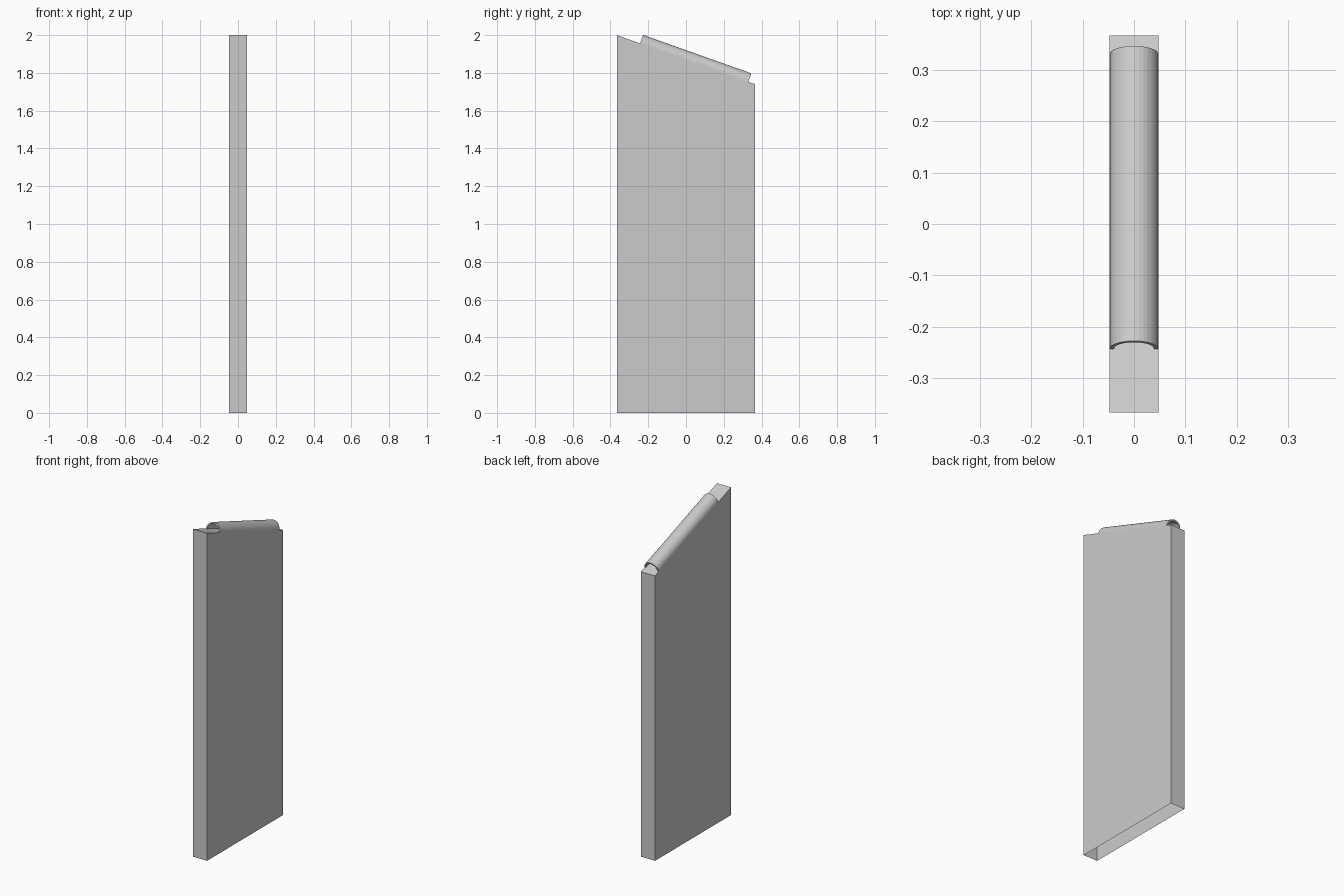
import bpy, bmesh
from math import pi, sin, cos, atan
from mathutils import Vector

if "Cube" in bpy.data.objects:
    bpy.data.objects.remove(bpy.data.objects["Cube"])

W, D = 0.0475, 0.3665          # half thickness and half depth of the wall
SLOPE = 0.355                  # fall of the top per unit of y
ANG = atan(SLOPE)


def top_z(y):
    return 2 - SLOPE * (y + D)


def finish(name, bm):
    bmesh.ops.recalc_face_normals(bm, faces=bm.faces)
    me = bpy.data.meshes.new(name)
    bm.to_mesh(me)
    bm.free()
    ob = bpy.data.objects.new(name, me)
    bpy.context.collection.objects.link(ob)
    return ob


def sweep(bm, profile, direction):
    """Make a face from the profile points and extrude it along a direction."""
    face = bm.faces.new([bm.verts.new(p) for p in profile])
    ext = bmesh.ops.extrude_face_region(bm, geom=[face], use_keep_orig=True)
    verts = [g for g in ext["geom"] if isinstance(g, bmesh.types.BMVert)]
    bmesh.ops.translate(bm, verts=verts, vec=direction)


# Wall panel: sloped top, open underside
bm = bmesh.new()
side = [(-W, -D, 0), (-W, D, 0), (-W, D, top_z(D)), (-W, -D, 2)]
sweep(bm, side, (2 * W, 0, 0))
underside = [f for f in bm.faces if all(abs(v.co.z) < 1e-6 for v in f.verts)]
bmesh.ops.delete(bm, geom=underside, context='FACES_ONLY')
finish("wall_panel", bm)

# Ridge tile: half pipe lying along the slope
SEG, THICK = 16, 0.008
y0, y1 = -0.243, 0.33
start = Vector((0, y0, top_z(y0)))
up = Vector((0, sin(ANG), cos(ANG)))
along = Vector((0, y1 - y0, top_z(y1) - top_z(y0)))


def arc(r):
    return [start + Vector((r * cos(pi * i / SEG), 0, 0)) + up * (r * sin(pi * i / SEG))
            for i in range(SEG + 1)]


bm = bmesh.new()
sweep(bm, arc(W) + arc(W - THICK)[::-1], along)
finish("ridge_tile", bm)
